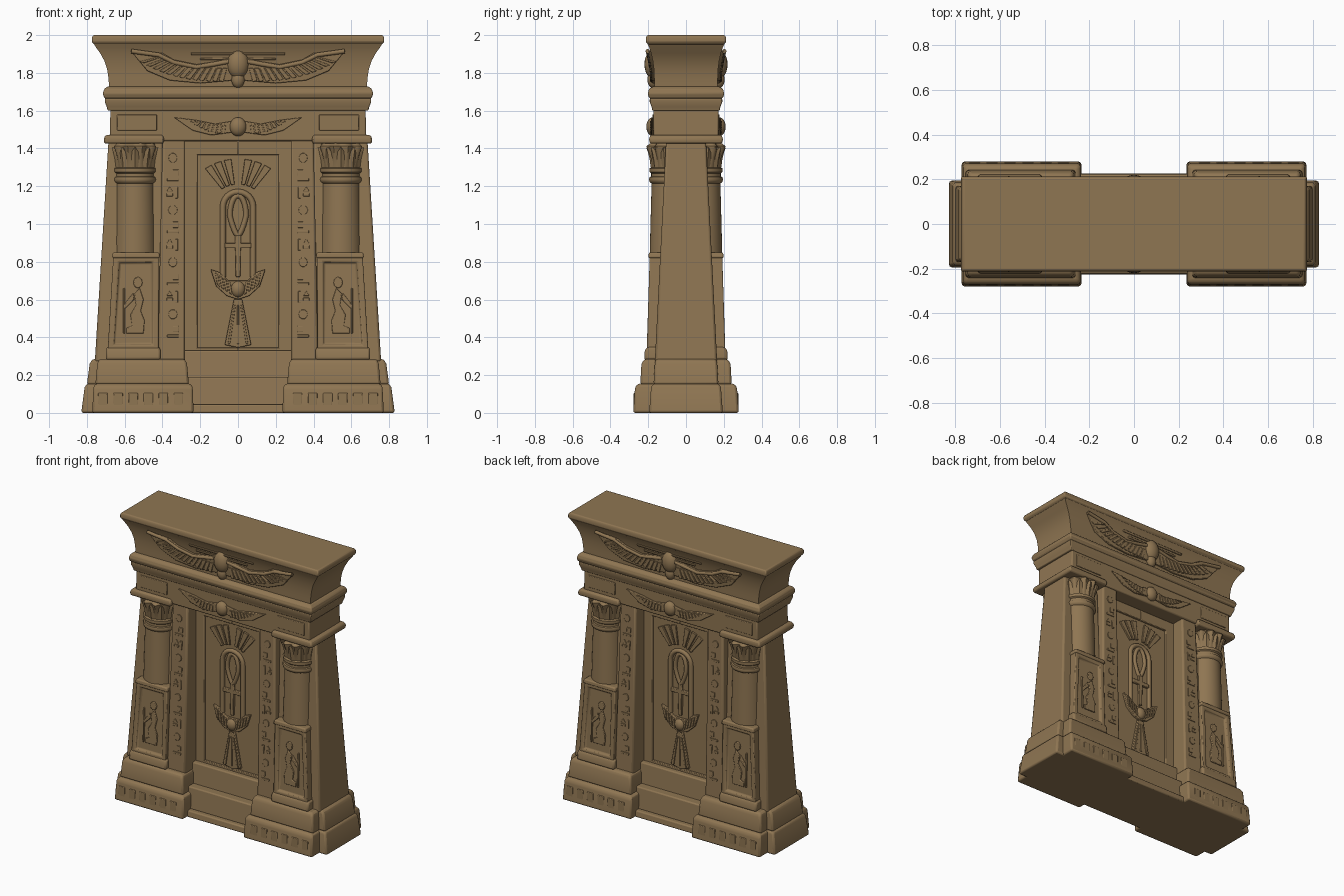
import bpy, bmesh, math, random
from math import sin, cos, pi

if "Cube" in bpy.data.objects:
    bpy.data.objects.remove(bpy.data.objects["Cube"])

random.seed(4)
stone = bpy.data.materials.new("sandstone")
stone.diffuse_color = (0.275, 0.18, 0.085, 1)
stone.use_nodes = True
stone.node_tree.nodes["Principled BSDF"].inputs["Base Color"].default_value = stone.diffuse_color


def finish(name, bm, axes="", bevel=0.0, angle=35):
    bmesh.ops.recalc_face_normals(bm, faces=bm.faces)
    me = bpy.data.meshes.new(name)
    bm.to_mesh(me)
    bm.free()
    ob = bpy.data.objects.new(name, me)
    bpy.context.collection.objects.link(ob)
    me.materials.append(stone)
    bpy.ops.object.select_all(action='DESELECT')
    ob.select_set(True)
    bpy.context.view_layer.objects.active = ob
    bpy.ops.object.shade_smooth_by_angle(angle=math.radians(angle))
    if bevel:
        b = ob.modifiers.new("soft_edges", 'BEVEL')
        b.width, b.segments, b.limit_method = bevel, 2, 'ANGLE'
    if axes:
        m = ob.modifiers.new("mirror", 'MIRROR')
        m.use_axis = ('x' in axes, 'y' in axes, False)
        m.use_mirror_merge = False
    return ob


def loft(bm, loops, caps=True):
    rows = [[bm.verts.new(p) for p in loop] for loop in loops]
    n = len(rows[0])
    for a, b in zip(rows, rows[1:]):
        for i in range(n):
            bm.faces.new((a[i], a[(i + 1) % n], b[(i + 1) % n], b[i]))
    if caps:
        bm.faces.new(rows[0])
        bm.faces.new(rows[-1])


def block(name, rings, axes="", bevel=0.012, panel=None):
    """Stacked rectangles (x0, x1, y0, y1, z); panel insets the front face."""
    bm = bmesh.new()
    loft(bm, [[(a, c, z), (b, c, z), (b, d, z), (a, d, z)] for a, b, c, d, z in rings])
    bmesh.ops.recalc_face_normals(bm, faces=bm.faces)
    if panel:
        front = min(bm.faces, key=lambda f: f.calc_center_median().y)
        bmesh.ops.inset_region(bm, faces=[front], thickness=panel)
        bmesh.ops.inset_region(bm, faces=[front], thickness=0.01, depth=-0.016)
    return finish(name, bm, axes, bevel)


def centred(name, rings, bevel=0.008):
    return block(name, [(-x, x, -y, y, z) for x, y, z in rings], "", bevel)


def relief(name, outlines, y, d, axes="xy", bevel=0.004):
    """Raised plates from (x, z) outlines on a front surface y(z)."""
    bm = bmesh.new()
    for pts in outlines:
        loft(bm, [[(px, -y(pz) + 0.03, pz) for px, pz in pts],
                  [(px, -y(pz) - d, pz) for px, pz in pts]])
    return finish(name, bm, axes, bevel)


def tube(name, paths, y, r, axes="y"):
    """Rounded raised line along (x, z) paths; each path is (points, closed)."""
    cu = bpy.data.curves.new(name, 'CURVE')
    cu.dimensions, cu.bevel_depth, cu.bevel_resolution = '3D', r, 2
    cu.use_fill_caps = True
    for pts, closed in paths:
        s = cu.splines.new('POLY')
        s.points.add(len(pts) - 1)
        for p, (px, pz) in zip(s.points, pts):
            p.co = (px, -y(pz), pz, 1)
        s.use_cyclic_u = closed
    tmp = bpy.data.objects.new("tmp", cu)
    bpy.context.collection.objects.link(tmp)
    me = bpy.data.meshes.new_from_object(tmp.evaluated_get(bpy.context.evaluated_depsgraph_get()))
    bm = bmesh.new()
    bm.from_mesh(me)
    bpy.data.objects.remove(tmp)
    bpy.data.meshes.remove(me)
    return finish(name, bm, axes, angle=60)


def rect(x0, x1, z0, z1):
    return [(x0, z0), (x1, z0), (x1, z1), (x0, z1)]


def oval(cx, cz, rx, rz, n=20):
    return [(cx + rx * cos(2 * pi * i / n), cz + rz * sin(2 * pi * i / n)) for i in range(n)]


def flat(v):
    return lambda z: v


def dome(name, cx, cz, rx, ry, rz, y):
    bm = bmesh.new()
    bmesh.ops.create_uvsphere(bm, u_segments=20, v_segments=12, radius=1)
    for v in bm.verts:
        v.co = (cx + v.co.x * rx, -y + v.co.y * ry, cz + v.co.z * rz)
    return finish(name, bm, "y", angle=60)


# --- Plinth: corner blocks and side blocks in two tiers, threshold steps
block("corner_plinth", [(.235, .772, -.28, .28, 0), (.24, .765, -.27, .27, .135), (.25, .755, -.255, .255, .155)], "x")
block("side_plinth", [(.5, .83, -.195, .195, 0), (.5, .812, -.185, .185, .135), (.5, .80, -.175, .175, .155)], "x")
block("corner_step", [(.26, .755, -.242, .242, .15), (.27, .745, -.236, .236, .26), (.28, .735, -.22, .22, .285)], "x")
block("side_step", [(.5, .80, -.172, .172, .15), (.5, .785, -.165, .165, .26), (.5, .77, -.16, .16, .285)], "x")
centred("threshold", [(.3, .228, 0), (.3, .222, .045)])
centred("door_step", [(.3, .19, .04), (.3, .175, .19)])
centred("door_sill", [(.3, .12, .18), (.3, .105, .33)])
relief("plinth_slots", [rect(x, x + .05, .035, .105) for x in (.29, .37, .45, .53, .61, .69)], flat(.271), .006)

# --- Walls, jambs and recessed door
block("side_wall", [(.4, .758, -.165, .165, .27), (.4, .685, -.105, .105, 1.45)], "x")
block("door_jamb", [(.28, .425, -.19, .19, .27), (.28, .40, -.16, .16, 1.45)], "x")
centred("door_slab", [(.35, .055, .1), (.35, .055, 1.45)])
relief("door_frame", [rect(.215, .285, .3, 1.44), rect(0, .23, 1.365, 1.44), rect(0, .23, .3, .345)], flat(.055), .016)
jamb = lambda z: .19 - .03 * (z - .27) / 1.18
glyphs = []
for i in range(11):
    z = .4 + i * .092
    kind = i % 3
    if kind == 0:
        glyphs += [rect(.315, .375, z, z + .014), rect(.315, .345, z + .028, z + .06)]
    elif kind == 1:
        glyphs += [oval(.345, z + .03, .022 + random.random() * .008, .026, 10)]
    else:
        glyphs += [rect(.318, .332, z, z + .06), rect(.345, .378, z + .01, z + .026),
                   [(.345, z + .036), (.378, z + .036), (.362, z + .062)]]
relief("jamb_carvings", glyphs, jamb, .005, bevel=.002)

# --- Door emblem: looped cross in an arch, wings, tail fan and rays
door = flat(.057)
arch = [(.08 * cos(a), 1.09 + .08 * sin(a)) for a in [pi * i / 12 for i in range(13)]]
tube("door_arch", [([(.08, .72)] + arch + [(-.08, .72)], False)], door, .016)
drop = [(.043 * sin(2 * pi * i / 24) * (1 - .45 * (cos(2 * pi * i / 24) > 0) * cos(2 * pi * i / 24)),
         1.045 - .105 * cos(2 * pi * i / 24)) for i in range(24)]
tube("cross_loop", [(drop, True)], door, .014)
relief("cross_arms", [[(-.012, .72), (.012, .72), (.016, .94), (-.016, .94)], rect(-.07, .07, .872, .9)],
       door, .014, "y")
relief("door_wings", [[(.0, .6), (.06, .62), (.115, .67), (.145, .76), (.10, .745), (.05, .70), (0, .70)]], door, .016)
relief("door_wing_feathers", [[(.03 + .022 * i, .625 + .013 * i), (.044 + .022 * i, .632 + .016 * i),
                               (.055 + .022 * i, .70 + .014 * i), (.04 + .022 * i, .69 + .014 * i)]
                              for i in range(4)], door, .023, bevel=.003)
dome("door_disc", 0, .655, .04, .035, .045, .06)
relief("door_tail", [[(-.07, .36), (0, .345), (.07, .36), (.022, .6), (-.022, .6)]], door, .014, "y")
relief("door_tail_ribs", [[(a * 3 - .006, .365), (a * 3 + .006, .365), (a + .004, .57), (a - .004, .57)]
                          for a in (-.016, 0, .016)], door, .02, "y", .002)
rays = []
for i in range(-3, 4):
    if i:
        a = i * .19
        p = lambda r, s: ((r * sin(a) + s * cos(a)) * 1.1, 1.08 + r * cos(a) - s * sin(a))
        rays.append([p(.13, -.009), p(.13, .009), p(.265, .018), p(.265, -.018)])
relief("door_rays", rays, door, .01, "y", .003)

# --- Pedestals with sunk panels and carved seated figures
block("pedestal_foot", [(.41, .70, -.222, -.1, .28), (.41, .70, -.218, -.1, .33), (.415, .695, -.205, -.1, .35)], "xy")
block("pedestal", [(.42, .69, -.208, -.05, .33), (.42, .66, -.192, -.05, .83)], "xy", .006, .042)
block("pedestal_cap", [(.412, .668, -.2, -.05, .82), (.418, .662, -.196, -.05, .85)], "xy", .008)
ped = lambda z: .193 - .016 * (z - .33) / .5
figure = [[(.50, .42), (.59, .42), (.59, .45), (.56, .46), (.57, .52), (.54, .57), (.55, .63),
           (.52, .66), (.50, .60), (.515, .54), (.495, .49)],
          oval(.53, .69, .024, .03, 12), [(.55, .6), (.60, .55), (.605, .57), (.555, .635)],
          rect(.598, .608, .42, .66)]
relief("pedestal_figure", figure, ped, .008)

# --- Engaged columns with neck bands and leafed capitals
bm = bmesh.new()
N, prof = 64, [(.112, .84, 0), (.108, 1.0, 0), (.102, 1.215, 0), (.112, 1.222, 0), (.116, 1.235, 0), (.112, 1.248, 0),
               (.104, 1.252, 0), (.104, 1.268, 0), (.113, 1.275, 0), (.113, 1.295, 0), (.098, 1.30, 0),
               (.10, 1.32, .03), (.106, 1.355, .07), (.116, 1.39, .10), (.122, 1.412, .11), (.10, 1.435, .03)]
loft(bm, [[(.545 + r * (1 + k * cos(10 * t)) * cos(t), -.08 + r * (1 + k * cos(10 * t)) * sin(t), z)
           for t in [2 * pi * i / N for i in range(N)]] for r, z, k in prof])
finish("column", bm, "xy", angle=40)
leaves = bmesh.new()
for i in range(10):      # pointed leaves round the capital
    t = 2 * pi * (i + .5) / 10
    pt = lambda r, w, z: (.545 + r * cos(t) - w * sin(t), -.08 + r * sin(t) + w * cos(t), z)
    loft(leaves, [[pt(r - .02, -w, z), pt(r, -w, z), pt(r + .012, 0, z), pt(r, w, z), pt(r - .02, w, z)]
                  for r, w, z in ((.095, .018, 1.30), (.1, .028, 1.34), (.108, .022, 1.375), (.118, .003, 1.405))])
finish("capital_leaves", leaves, "xy")
block("abacus", [(.395, .708, -.192, .192, 1.425), (.39, .712, -.196, .196, 1.45), (.4, .70, -.188, .188, 1.472)], "x", .01)

# --- Lintel, mouldings and flared cornice
centred("lintel", [(.68, .172, 1.44), (.675, .172, 1.61)])
centred("lower_moulding", [(.69, .178, 1.60), (.695, .182, 1.62), (.705, .192, 1.645), (.705, .192, 1.665)], .005)
centred("torus_moulding", [(.69, .175, 1.655), (.708, .195, 1.667), (.716, .203, 1.69), (.708, .195, 1.715), (.69, .175, 1.728)], .006)
centred("cornice", [(.683, .168, 1.72), (.685, .168, 1.77), (.693, .17, 1.82), (.708, .176, 1.865),
                    (.73, .185, 1.905), (.752, .195, 1.935), (.765, .205, 1.957)], 0)
centred("roof_slab", [(.762, .2, 1.95), (.774, .213, 1.962), (.774, .213, 1.985), (.766, .206, 2.0)], .006)


# --- Winged disc carvings on the cornice and lintel
def cav(z):
    return .168 + max(0, z - 1.78) ** 2 * 1.1


relief("cornice_wing", [[(.03, 1.76), (.2, 1.745), (.36, 1.76), (.48, 1.81), (.57, 1.92), (.40, 1.905),
                         (.34, 1.87), (.22, 1.845), (.12, 1.86), (.03, 1.88)]], cav, .014)
feathers = []
for i in range(13):
    u = i / 12
    x0, x1 = .07 + .34 * u, .09 + .42 * u
    z0, z1 = 1.825 + .06 * u * u, 1.752 + .10 * u ** 2.4
    w = .012
    feathers.append([(x1 - w, z1), (x1 + w, z1 + .008), (x0 + w, z0), (x0 - w, z0)])
relief("cornice_feathers", feathers, cav, .022, bevel=.003)
tube("cornice_wing_ridge", [([(.05, 1.86), (.13, 1.845), (.22, 1.83), (.34, 1.855), (.42, 1.895), (.565, 1.915)], False)],
     lambda z: cav(z) + .014, .012, "xy")
relief("cornice_bars", [rect(0, .25, 1.895, 1.908), rect(0, .2, 1.868, 1.88)], cav, .01)
dome("cornice_disc", 0, 1.845, .058, .045, .075, .175)
dome("cornice_disc_drop", 0, 1.765, .035, .03, .045, .175)
relief("lintel_wing", [[(.03, 1.485), (.14, 1.47), (.24, 1.495), (.34, 1.565), (.22, 1.55), (.12, 1.53), (.03, 1.545)]],
       flat(.172), .012)
relief("lintel_feathers", [[(.07 + .024 * i, 1.478 + .0012 * i * i), (.088 + .024 * i, 1.479 + .0013 * i * i),
                            (.08 + .022 * i, 1.525 + .003 * i), (.064 + .022 * i, 1.522 + .003 * i)]
                           for i in range(8)], flat(.172), .018, bevel=.002)
dome("lintel_disc", 0, 1.515, .045, .035, .05, .175)
relief("lintel_panels", [rect(.43, .64, 1.495, 1.58)], flat(.172), .006)
